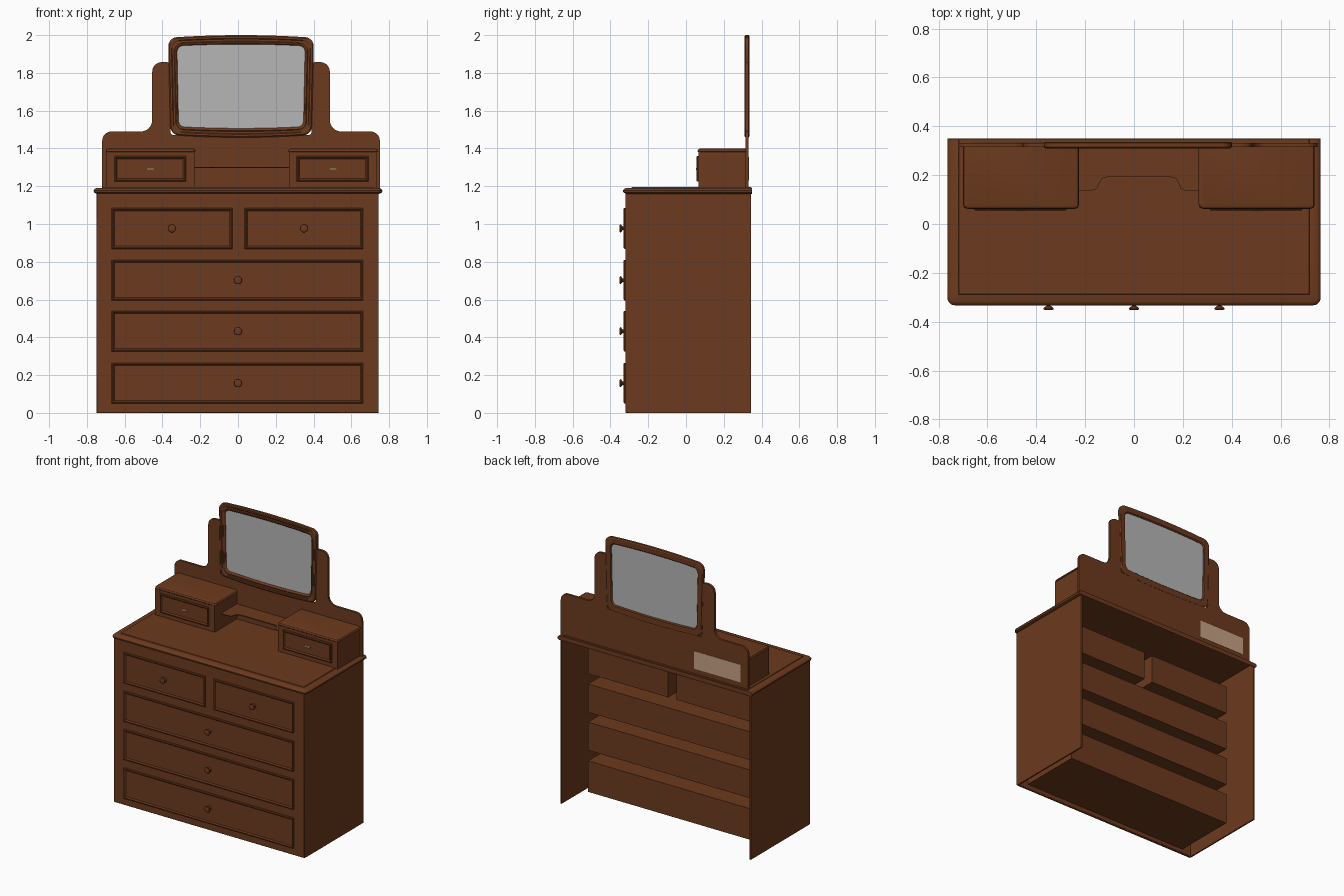
import bpy, bmesh, math
from mathutils import Vector

if "Cube" in bpy.data.objects:
    bpy.data.objects.remove(bpy.data.objects["Cube"])


def material(name, rgb):
    m = bpy.data.materials.new(name)
    m.diffuse_color = (*rgb, 1)
    m.use_nodes = True
    m.node_tree.nodes["Principled BSDF"].inputs["Base Color"].default_value = m.diffuse_color
    return m


WOOD = material("brown_wood", (0.15, 0.042, 0.0125))
GLASS = material("mirror_grey", (0.47, 0.47, 0.47))
TAN = material("pale_tan", (0.57, 0.36, 0.24))


def finish(name, bm, mat):
    bmesh.ops.recalc_face_normals(bm, faces=bm.faces)
    me = bpy.data.meshes.new(name)
    bm.to_mesh(me)
    bm.free()
    me.materials.append(mat)
    ob = bpy.data.objects.new(name, me)
    bpy.context.collection.objects.link(ob)
    return ob


def box(name, x0, x1, y0, y1, z0, z1, mat=WOOD, bevel=0):
    bm = bmesh.new()
    bmesh.ops.create_cube(bm, size=1)
    for v in bm.verts:
        v.co = ((x0 + x1) / 2 + v.co.x * (x1 - x0),
                (y0 + y1) / 2 + v.co.y * (y1 - y0),
                (z0 + z1) / 2 + v.co.z * (z1 - z0))
    ob = finish(name, bm, mat)
    if bevel:
        b = ob.modifiers.new("soft_edges", "BEVEL")
        b.width, b.segments = bevel, 2
    return ob


def fillet(corners, seg=5):
    """Polygon with rounded corners from (u, v, radius)."""
    out, n = [], len(corners)
    for i, (u, v, r) in enumerate(corners):
        p = Vector((u, v))
        if r <= 0:
            out.append(p)
            continue
        a = (Vector(corners[i - 1][:2]) - p).normalized()
        b = (Vector(corners[(i + 1) % n][:2]) - p).normalized()
        c = p + (a + b) * r          # right-angled corners
        for k in range(seg + 1):
            t = k / seg * math.pi / 2
            out.append(c - b * r * math.cos(t) - a * r * math.sin(t))
    return out


def rect(u0, u1, v0, v1, r_low=0, r_high=0):
    return fillet([(u0, v0, r_low), (u1, v0, r_low), (u1, v1, r_high), (u0, v1, r_high)])


def loft(name, levels, plane, mat=WOOD, ring=False):
    """Skin a stack of 2D loops; levels = [(loop, depth), ...]."""
    bm = bmesh.new()
    rows = []
    for loop, d in levels:
        rows.append([bm.verts.new((p[0], d, p[1]) if plane == "xz" else (p[0], p[1], d))
                     for p in loop])
    n = len(rows[0])
    pairs = list(zip(rows, rows[1:]))
    if ring:
        pairs.append((rows[-1], rows[0]))
    else:
        bm.faces.new(rows[0])
        bm.faces.new(rows[-1])
    for a, b in pairs:
        for i in range(n):
            j = (i + 1) % n
            bm.faces.new((a[i], a[j], b[j], b[i]))
    return finish(name, bm, mat)


def drawer_front(name, x0, x1, z0, z1, y, w=0.015):
    """Moulded border around a slightly sunken flat panel."""
    steps = [(0, 0.004), (0, -0.006), (0.3, -0.010), (0.55, -0.010), (1.0, -0.002)]
    loft(name, [(rect(x0 + s * w, x1 - s * w, z0 + s * w, z1 - s * w), y + d)
                for s, d in steps], "xz")


def knob(name, x, z, y=-0.32):
    """Turned knob, lathed about the y axis."""
    prof = [(0.016, 0.003), (0.016, -0.004), (0.010, -0.009), (0.009, -0.015),
            (0.021, -0.025), (0.020, -0.030), (0.010, -0.033)]
    circle = [(math.cos(i * math.tau / 20), math.sin(i * math.tau / 20)) for i in range(20)]
    loft(name, [([(x + r * c, z + r * s) for c, s in circle], y + d) for r, d in prof], "xz")


# Carcass: sides and front, open at the back and underneath
box("front_panel", -0.75, 0.745, -0.32, -0.30, 0, 1.165, bevel=0.004)
box("left_side", -0.75, -0.74, -0.305, 0.345, 0, 1.186)
box("right_side", 0.735, 0.745, -0.305, 0.345, 0, 1.186)

# Moulded top, hollow below, with rounded front corners and a raised field
top_steps = [(0.024, 1.186), (0.024, 1.16), (0.014, 1.16), (0.003, 1.166), (0, 1.172),
             (0, 1.178), (0.006, 1.186), (0.014, 1.19), (0.045, 1.191), (0.047, 1.195)]
loft("top_slab", [(rect(-0.764 + s, 0.764 - s, -0.333 + s, 0.35 - s * 0.1,
                        max(0.03 - s, 0.002), 0), z) for s, z in top_steps], "xy")

# Large drawers: moulded front, box behind, knob
rows = [(0.05, 0.265), (0.325, 0.54), (0.595, 0.81)]
drawers = [(-0.67, 0.663, a, b) for a, b in rows]
drawers += [(-0.67, -0.03, 0.868, 1.085), (0.035, 0.663, 0.868, 1.085)]
for i, (x0, x1, z0, z1) in enumerate(drawers):
    drawer_front(f"drawer_front_{i}", x0, x1, z0, z1, -0.32)
    low = 0.03 if i == 0 else z0
    box(f"drawer_box_{i}", x0, x1, -0.30, 0.15, low, z1 - 0.015)
    knob(f"drawer_knob_{i}", round((x0 + x1) / 2, 2), (z0 + z1) / 2)

# Two small boxes on the top
CX = 0.02
for side, label in ((-1, "left"), (1, "right")):
    xa, xb = sorted((CX + side * 0.245, CX + side * 0.72))
    box(f"{label}_small_box", xa + 0.004, xb - 0.004, 0.066, 0.318, 1.19, 1.385)
    lid = [(0.004, 1.380), (0, 1.384), (0, 1.390), (0.004, 1.396), (0.014, 1.40)]
    loft(f"{label}_small_lid", [(rect(xa + s, xb - s, 0.062 + s, 0.318, 0.02 - s, 0), z)
                                for s, z in lid], "xy")
    drawer_front(f"{label}_small_drawer", xa + 0.045, xb - 0.05, 1.225, 1.36, 0.066)
    mx = (xa + xb) / 2
    box(f"{label}_small_handle", mx - 0.021, mx + 0.021, 0.054, 0.066, 1.286, 1.296, TAN)

# Thin shelf between the boxes with a shaped front
shelf = [(-0.235, 0.315), (-0.235, 0.137), (-0.17, 0.137), (-0.152, 0.145), (-0.14, 0.172),
         (-0.13, 0.187), (-0.11, 0.192)]
shelf += [(2 * CX - x, y) for x, y in reversed(shelf)]
loft("shelf", [(shelf, 1.296), (shelf, 1.302)], "xy")

# Backboard with mirror posts
MX = 0.016
half = [(0.735, 1.19, 0), (0.735, 1.49, 0.05), (0.47, 1.49, 0.06), (0.47, 1.857, 0.05),
        (0.374, 1.857, 0.02), (0.374, 1.47, 0.02)]
outline = [(MX + x, z, r) for x, z, r in half] + [(MX - x, z, r) for x, z, r in reversed(half)]
board = fillet(outline, 8)
loft("backboard", [(board, 0.315), (board, 0.331)], "xz")
box("pale_back_plate", -0.66, -0.295, 0.330, 0.333, 1.23, 1.355, TAN)


# Mirror: bowed rounded rectangle
def mirror_loop(s):
    r = 0.045 - s * 0.3
    x, z0, z1 = 0.386 - s, 1.472 + s, 1.986 - s
    pts = fillet([(-x, z0, r), (x, z0, r), (x, z1, r), (-x, z1, r)])
    out = []
    for i, p in enumerate(pts):
        q = pts[(i + 1) % len(pts)]
        n = 10 if (q - p).length > 0.2 else 1
        out += [p.lerp(q, k / n) for k in range(n)]
    res = []
    for p in out:
        bow = 0.014 * (1 - (p.x / 0.386) ** 2) * (p.y - 1.729) / 0.257
        taper = 1 - 0.03 * (1.986 - p.y) / 0.5
        res.append((MX + p.x * taper, p.y + bow))
    return res


section = [(0, 0.315), (0.006, 0.310), (0.016, 0.310), (0.020, 0.313), (0.030, 0.313),
           (0.034, 0.310), (0.040, 0.312), (0.046, 0.320),
           (0.046, 0.328), (0.040, 0.335), (0.006, 0.336), (0, 0.332)]
loft("mirror_frame", [(mirror_loop(s), y) for s, y in section], "xz", ring=True)
loft("mirror_glass", [(mirror_loop(0.043), 0.321), (mirror_loop(0.043), 0.327)], "xz", GLASS)

# Smooth the curves, keep the edges crisp
for ob in bpy.context.scene.objects:
    ob.select_set(True)
    bpy.context.view_layer.objects.active = ob
bpy.ops.object.shade_smooth_by_angle(angle=math.radians(30))
